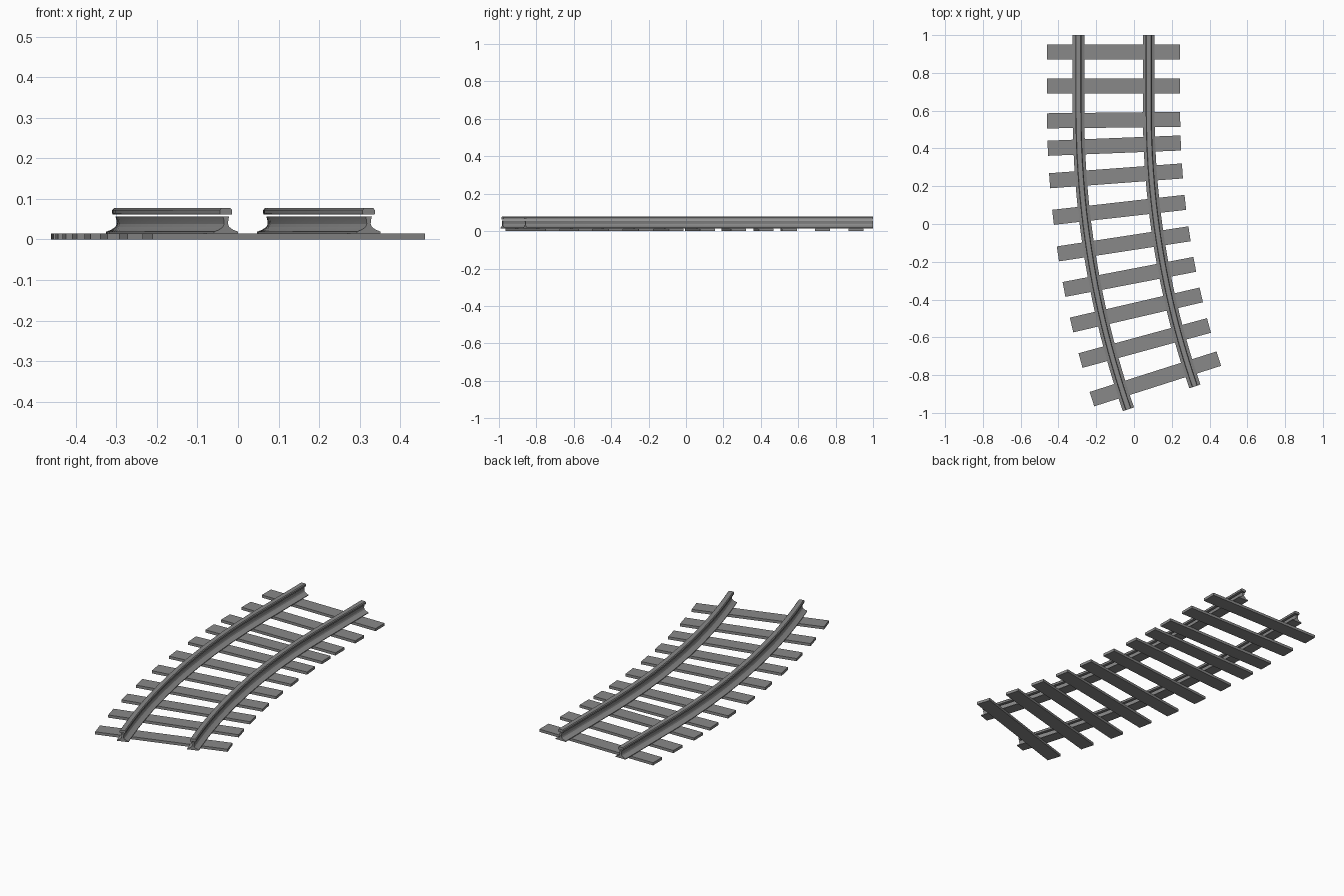
import bpy, bmesh, math
from mathutils import Vector

cube = bpy.data.objects.get("Cube")
if cube:
    bpy.data.objects.remove(cube, do_unlink=True)

grey = bpy.data.materials.new("mid grey")
grey.use_nodes = True
COLOUR = (0.25, 0.25, 0.25, 1)
grey.diffuse_color = COLOUR
grey.node_tree.nodes["Principled BSDF"].inputs["Base Color"].default_value = COLOUR

MID_X = -0.108      # centre line of the straight part
GAUGE = 0.186       # half distance between rails
BEND_Y = 0.6        # where the bend starts
RADIUS = 4.67       # bend radius of the centre line
SWEEP = math.radians(19)


def track_point(angle, offset):
    """Point on the bend, offset sideways from the centre line."""
    r = RADIUS - offset
    return Vector((MID_X + RADIUS - r * math.cos(angle), BEND_Y - r * math.sin(angle), 0))


def finish(name, bm, smooth):
    bmesh.ops.recalc_face_normals(bm, faces=bm.faces)
    mesh = bpy.data.meshes.new(name)
    bm.to_mesh(mesh)
    bm.free()
    mesh.materials.append(grey)
    obj = bpy.data.objects.new(name, mesh)
    bpy.context.collection.objects.link(obj)
    if smooth:
        bpy.ops.object.select_all(action='DESELECT')
        obj.select_set(True)
        bpy.context.view_layer.objects.active = obj
        bpy.ops.object.shade_smooth_by_angle(angle=math.radians(25))
    return obj


def sweep_rail(name, half_profile, offset, steps=24):
    """Sweep a mirrored profile along the straight and the bend."""
    profile = half_profile + [(-x, z) for x, z in reversed(half_profile)]
    bm = bmesh.new()
    rings = []
    for i in range(-1, steps + 1):
        angle = SWEEP * max(i, 0) / steps
        ring = []
        for x, z in profile:
            p = track_point(angle, offset + x)
            if i < 0:
                p.y = 1.0
            p.z = z
            ring.append(bm.verts.new(p))
        rings.append(ring)
    n = len(profile)
    for a, b in zip(rings, rings[1:]):
        for k in range(n):
            bm.faces.new((a[k], a[(k + 1) % n], b[(k + 1) % n], b[k]))
    bm.faces.new(rings[0])
    bm.faces.new(rings[-1])
    finish(name, bm, True)


# Rails: flared foot with web, and a separate bevelled head above it
FOOT = [(0.031, 0.015), (0.031, 0.019), (0.018, 0.024), (0.008, 0.031),
        (0.005, 0.038), (0.006, 0.049), (0.008, 0.056)]
HEAD = [(0.015, 0.062), (0.016, 0.064), (0.016, 0.072), (0.012, 0.077)]
for side, sign in (("left", 1), ("right", -1)):
    sweep_rail(side + "_rail_foot", FOOT, sign * GAUGE)
    sweep_rail(side + "_rail_head", HEAD, sign * GAUGE)

# Sleepers: flat planks turned to follow the bend
SLEEPER_Y = [0.91, 0.73, 0.55, 0.415, 0.255, 0.075, -0.105, -0.28, -0.455, -0.63, -0.82]
for i, y in enumerate(SLEEPER_Y):
    angle = math.asin(max(BEND_Y - y, 0) / RADIUS)
    centre = track_point(angle, 0)
    bm = bmesh.new()
    bmesh.ops.create_cube(bm, size=1)
    bmesh.ops.scale(bm, vec=(0.705, 0.08, 0.015), verts=bm.verts)
    sleeper = finish(f"sleeper_{i + 1}", bm, False)
    sleeper.location = (centre.x, y, 0.0075)
    sleeper.rotation_euler.z = angle
